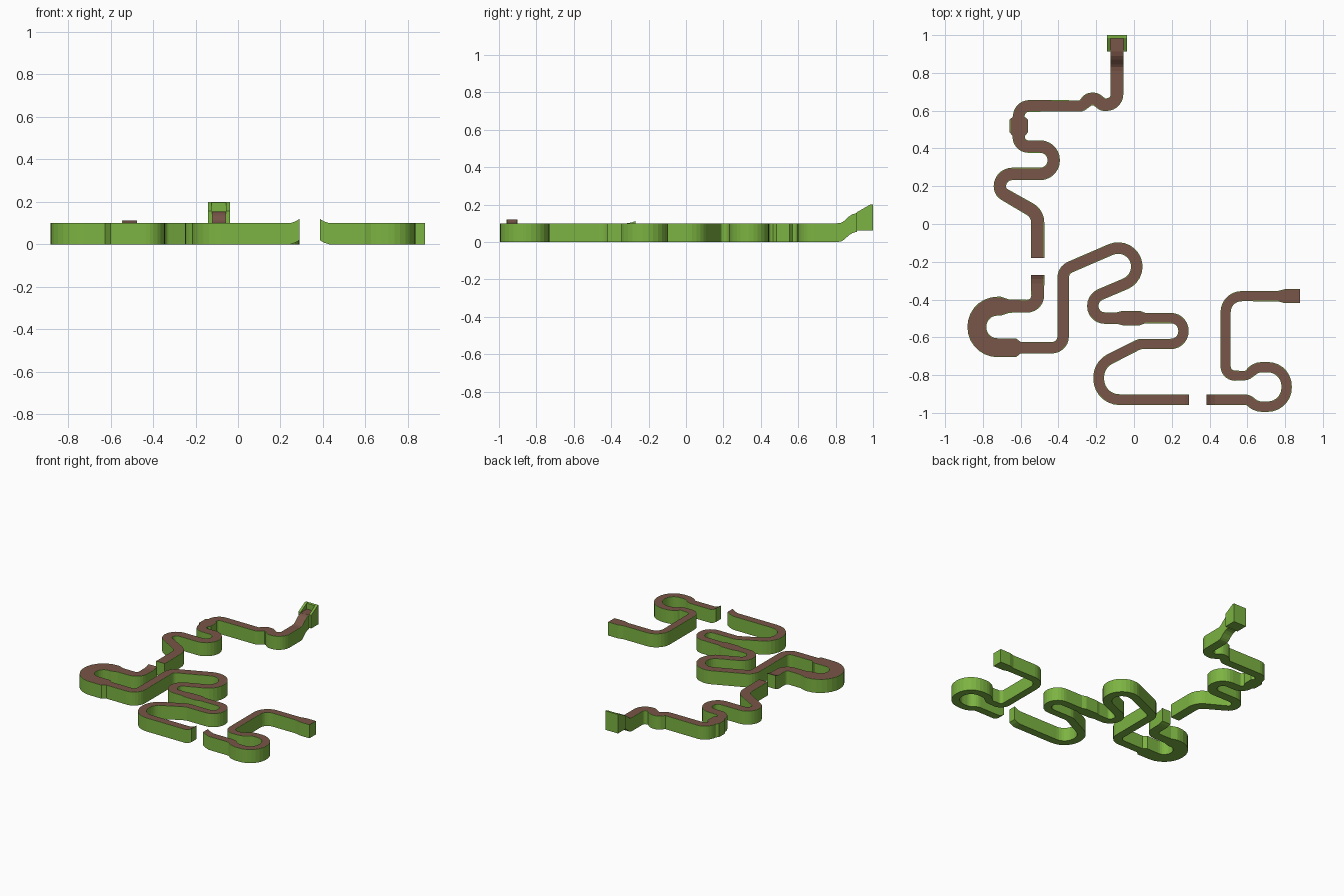
import bpy, bmesh, math
from mathutils import Vector

if "Cube" in bpy.data.objects:
    bpy.data.objects.remove(bpy.data.objects["Cube"])


def material(name, rgb):
    m = bpy.data.materials.new(name)
    m.diffuse_color = (*rgb, 1)
    m.use_nodes = True
    m.node_tree.nodes["Principled BSDF"].inputs["Base Color"].default_value = m.diffuse_color
    return m


GREEN = material("grass green", (0.202, 0.451, 0.054))
BROWN = material("dirt brown", (0.191, 0.091, 0.065))
H, RIM = 0.1, 0.003


def finish(name, bm):
    bmesh.ops.recalc_face_normals(bm, faces=bm.faces)
    me = bpy.data.meshes.new(name)
    bm.to_mesh(me)
    bm.free()
    me.materials.append(GREEN)
    me.materials.append(BROWN)
    ob = bpy.data.objects.new(name, me)
    bpy.context.collection.objects.link(ob)
    return ob


def fillet(ctrl):
    """Round each control (x, y, radius, width, lift) into an arc."""
    out = []
    for i, (x, y, r, w, lift) in enumerate(ctrl):
        p = Vector((x, y))
        if r == 0 or i in (0, len(ctrl) - 1):
            out.append((p, w, lift))
            continue
        a = (p - Vector(ctrl[i - 1][:2])).normalized()
        b = (Vector(ctrl[i + 1][:2]) - p).normalized()
        turn = math.atan2(a.x * b.y - a.y * b.x, a.dot(b))
        start = p - a * r * math.tan(abs(turn) / 2)
        side = math.copysign(1, turn)
        normal = Vector((-a.y, a.x)) * side
        centre = start + normal * r
        n = max(2, round(abs(math.degrees(turn)) / 13))
        for k in range(n + 1):
            t = abs(turn) * k / n
            out.append((centre - normal * r * math.cos(t) + a * r * math.sin(t), w, lift))
    clean = [out[0]]
    for q in out[1:]:
        if (q[0] - clean[-1][0]).length > 0.003:
            clean.append(q)
    return clean


def track(name, ctrl):
    """Sweep a block section along the path: green body, brown top."""
    pts = fillet(ctrl)
    bm = bmesh.new()
    rings = []
    for i, (p, w, z) in enumerate(pts):
        before = p - pts[i - 1][0] if i else pts[1][0] - p
        after = pts[i + 1][0] - p if i < len(pts) - 1 else before
        t = (before.normalized() + after.normalized()).normalized()
        n = Vector((-t.y, t.x))
        h = w / 2
        section = [(-h, 0), (h, 0), (h, H), (h - RIM, H), (RIM - h, H), (-h, H)]
        rings.append([bm.verts.new((p.x + n.x * s, p.y + n.y * s, v + z)) for s, v in section])
    for r0, r1 in zip(rings, rings[1:]):
        for k in range(6):
            j = (k + 1) % 6
            f = bm.faces.new((r0[k], r0[j], r1[j], r1[k]))
            f.material_index = 1 if k == 3 else 0
    bm.faces.new(rings[0])
    bm.faces.new(rings[-1])
    return finish(name, bm)


def yz_block(name, x0, x1, profile, brown_top=False):
    """Extrude a (y, z) outline along x."""
    bm = bmesh.new()
    a = [bm.verts.new((x0, y, z)) for y, z in profile]
    b = [bm.verts.new((x1, y, z)) for y, z in profile]
    bm.faces.new(a)
    bm.faces.new(b)
    for i in range(len(a)):
        j = (i + 1) % len(a)
        bm.faces.new((a[i], a[j], b[j], b[i]))
    ob = finish(name, bm)
    if brown_top:
        for f in ob.data.polygons:
            f.material_index = 1 if f.normal.z > 0.9 else 0
    return ob


# Upper section: ramp from the start box, wiggle, bends
W = 0.067
track("upper_track", [
    (-.09, .915, 0, W, .055), (-.09, .89, 0, W, .048), (-.09, .87, 0, W, .035),
    (-.09, .845, 0, W, .012), (-.09, .83, 0, W, .003), (-.09, .81, 0, W, 0),
    (-.09, .632, .055, W, 0), (-.165, .632, .02, W, 0), (-.203, .662, .03, W, 0),
    (-.237, .662, .03, W, 0), (-.277, .625, .03, .06, 0), (-.61, .625, .055, .062, 0),
    (-.61, .566, 0, .066, 0), (-.61, .553, 0, .096, 0), (-.61, .485, 0, .096, 0),
    (-.61, .466, 0, .066, 0), (-.61, .41, .05, .066, 0), (-.425, .41, .072, .066, 0),
    (-.425, .265, .072, .066, 0), (-.71, .265, .065, .066, 0), (-.71, .17, .05, .066, 0),
    (-.51, .055, .08, .07, 0), (-.51, -.18, 0, .07, 0)])

# Middle section: wide hairpin, chicanes, jump at each end
W = 0.061
track("middle_track", [
    (-.51, -.27, 0, .07, .012), (-.51, -.29, 0, .07, .004), (-.51, -.315, 0, .07, 0),
    (-.51, -.435, .055, .068, 0), (-.66, -.435, 0, .07, 0), (-.705, -.435, 0, .1, 0),
    (-.832, -.435, .109, .1, 0), (-.832, -.655, .109, .1, 0), (-.625, -.655, 0, .1, 0),
    (-.6, -.655, 0, W, 0), (-.375, -.655, .06, W, 0), (-.375, -.244, .06, W, 0),
    (-.032, -.096, .099, W, 0), (.046, -.278, .099, W, 0), (-.218, -.39, .066, W, 0),
    (-.218, -.498, .063, W, 0), (-.09, -.498, 0, W, 0), (-.06, -.498, 0, .077, 0),
    (.03, -.498, 0, .077, 0), (.06, -.498, 0, .055, 0), (.262, -.498, .067, .055, 0),
    (.262, -.635, .067, .055, 0), (.03, -.635, .06, .055, 0), (-.187, -.745, .108, .057, 0),
    (-.187, -.93, .11, .057, 0), (.245, -.93, 0, .057, 0), (.27, -.93, 0, .057, .008),
    (.29, -.93, 0, .057, .02)])

# Right section: landing, loop, widened finish
W = 0.055
track("right_track", [
    (.385, -.93, 0, W, .02), (.405, -.93, 0, W, .008), (.43, -.93, 0, W, 0),
    (.605, -.93, .04, W, 0), (.645, -.967, .08, W, 0), (.808, -.967, .1, W, 0),
    (.808, -.758, .1, W, 0), (.645, -.758, .08, W, 0), (.6, -.803, .04, .05, 0),
    (.485, -.803, .05, .054, 0), (.485, -.382, .085, .054, 0), (.76, -.382, 0, .054, 0),
    (.8, -.382, 0, .075, 0), (.88, -.382, 0, .075, 0)])

# Start box: brown floor with sloping side walls and a back wall
yz_block("start_floor", -.124, -.056, [(.912, .06), (.982, .06), (.982, .155), (.912, .155)], True)
for x0, x1, side in ((-.142, -.124, "left"), (-.056, -.038, "right")):
    yz_block("start_wall_" + side, x0, x1,
             [(.912, .06), (1, .06), (1, .2), (.985, .2), (.912, .158)])
yz_block("start_wall_back", -.124, -.056, [(.982, .06), (1, .06), (1, .2), (.982, .198)])
